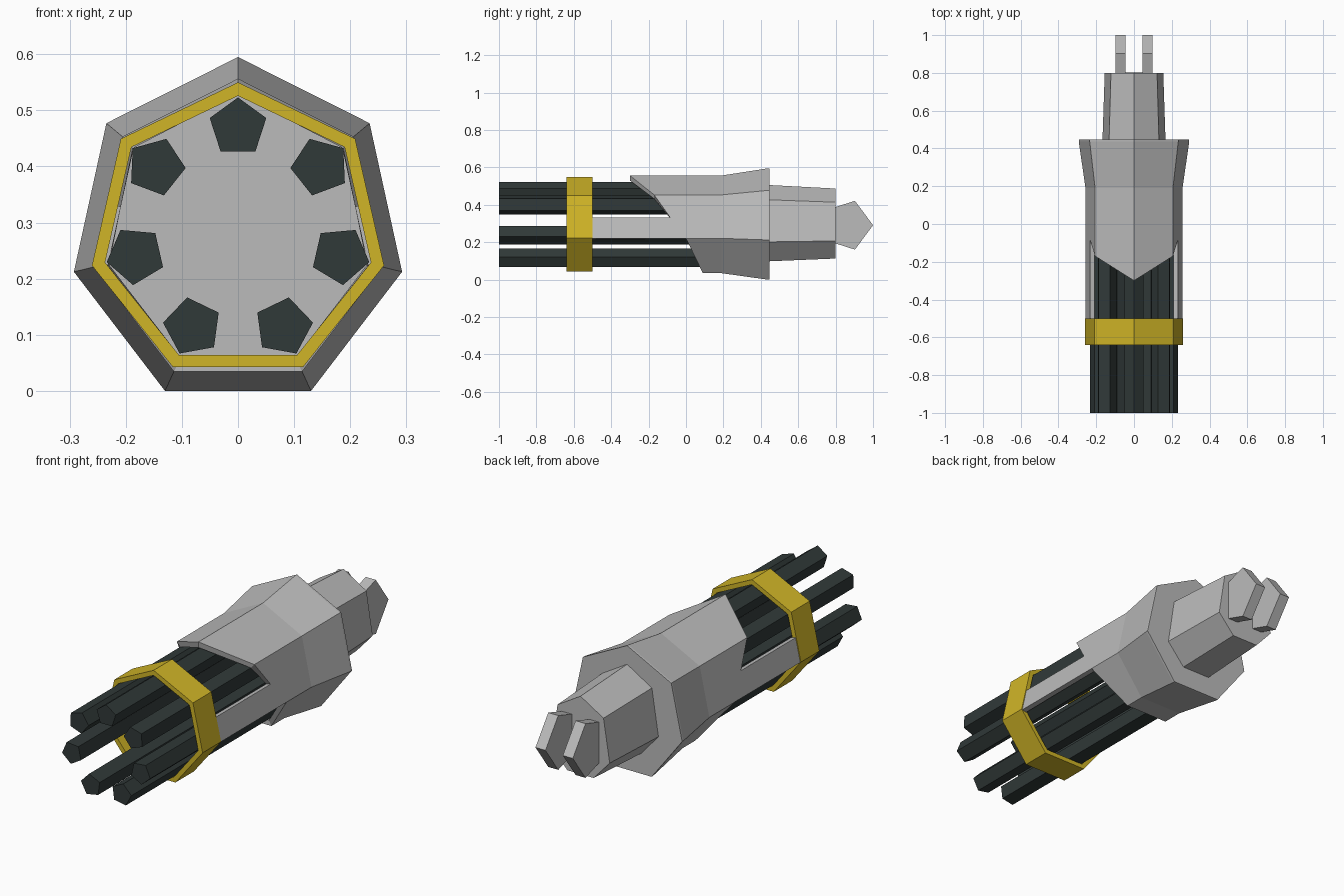
import bpy, bmesh, math
from mathutils import Vector

if "Cube" in bpy.data.objects:
    bpy.data.objects.remove(bpy.data.objects["Cube"])


def material(name, rgb):
    m = bpy.data.materials.new(name)
    m.diffuse_color = (*rgb, 1)
    m.use_nodes = True
    m.node_tree.nodes["Principled BSDF"].inputs["Base Color"].default_value = m.diffuse_color
    return m


GREY = material("light grey", (0.50, 0.50, 0.50))
GOLD = material("gold yellow", (0.63, 0.46, 0.02))
DARK = material("dark gunmetal", (0.03, 0.041, 0.040))
AXIS_Z = 0.282


def make(name, verts, faces, mat):
    me = bpy.data.meshes.new(name)
    me.from_pydata(verts, [], faces)
    me.materials.append(mat)
    ob = bpy.data.objects.new(name, me)
    bpy.context.collection.objects.link(ob)
    return ob


def fix_normals(ob):
    bm = bmesh.new()
    bm.from_mesh(ob.data)
    bmesh.ops.recalc_face_normals(bm, faces=bm.faces)
    bm.to_mesh(ob.data)
    bm.free()


def heptagon(rx, rz, cz=AXIS_Z):
    return [(rx * math.sin(math.tau * i / 7), cz + rz * math.cos(math.tau * i / 7)) for i in range(7)]


def loft(name, rings, mat, closed=False):
    """Skin rings of points; cap the ends, or join last to first if closed."""
    n = len(rings[0])
    verts = [p for r in rings for p in r]
    k = len(rings)
    faces = []
    for a in range(k if closed else k - 1):
        b = (a + 1) % k
        faces += [(a * n + i, a * n + (i + 1) % n, b * n + (i + 1) % n, b * n + i) for i in range(n)]
    if not closed:
        faces += [tuple(range(n)), tuple(range((k - 1) * n, k * n))]
    ob = make(name, verts, faces, mat)
    fix_normals(ob)
    return ob


def at_y(pts, y):
    return [(x, y, z) for x, z in pts]


# outer shell: heptagon sleeve with slanted front, side strips and flared rear
def with_side_splits(p):
    t = 0.515
    mid = lambda a, b: (a[0] + (b[0] - a[0]) * t, a[1] + (b[1] - a[1]) * t)
    return [p[0], p[1], mid(p[1], p[2]), p[2], p[3], p[4], p[5], mid(p[6], p[5]), p[6]]


body = with_side_splits(heptagon(0.2635, 0.2746))
flare = with_side_splits(heptagon(0.30, 0.313))
front_y = [-0.30, -0.17, -0.085, 0.0, 0.09, 0.09, 0.0, -0.085, -0.17]
n = len(body)
verts = [(x, y, z) for (x, z), y in zip(body, front_y)]
verts += at_y(body, 0.19) + at_y(flare, 0.437) + at_y(flare, 0.447)
faces = [(r * n + i, r * n + (i + 1) % n, (r + 1) * n + (i + 1) % n, (r + 1) * n + i)
         for r in range(3) for i in range(n)]
faces.append(tuple(range(3 * n, 4 * n)))
for a, b in ((2, 3), (6, 7)):
    s = len(verts)
    verts += at_y([body[a], body[b]], -0.5)
    faces.append((a, b, s + 1, s))
shell = make("outer_shell", verts, faces, GREY)
bm = bmesh.new()
bm.from_mesh(shell.data)
bm.normal_update()
for f in bm.faces:
    c = f.calc_center_median()
    out = Vector((c.x, 0, c.z - AXIS_Z)) if abs(f.normal.y) < 0.9 else Vector((0, 1, 0))
    if f.normal.dot(out) < 0:
        f.normal_flip()
bm.to_mesh(shell.data)
bm.free()
sol = shell.modifiers.new("thickness", 'SOLIDIFY')
sol.thickness = 0.024
sol.offset = -1
sol.use_even_offset = True

# gold clamp ring
outer, inner = heptagon(0.267, 0.267, 0.283), heptagon(0.243, 0.243, 0.283)
loft("barrel_band", [at_y(outer, -0.64), at_y(outer, -0.5), at_y(inner, -0.5), at_y(inner, -0.64)],
     GOLD, closed=True)

# seven pentagonal barrels, each with a corner pointing outward
for k in range(7):
    a = math.tau * k / 7
    cx, cz = 0.187 * math.sin(a), 0.283 + 0.187 * math.cos(a)
    pent = [(cx + 0.053 * math.sin(a + math.tau * j / 5), cz + 0.053 * math.cos(a + math.tau * j / 5))
            for j in range(5)]
    loft(f"barrel_{k + 1}", [at_y(pent, -1.0), at_y(pent, 0.41)], DARK)


# tapered rear neck
def neck_ring(half):
    return half + [(-x, z) for x, z in reversed(half[1:])]


loft("rear_neck", [at_y(neck_ring([(0, 0.506), (0.132, 0.427), (0.167, 0.202), (0.076, 0.098)]), 0.44),
                   at_y(neck_ring([(0, 0.487), (0.122, 0.414), (0.155, 0.207), (0.070, 0.113)]), 0.80)], GREY)

# dark socket on the neck's rear face
sock = [(0.05 * math.sin(math.tau * j / 5), 0.29 + 0.05 * math.cos(math.tau * j / 5)) for j in range(5)]
loft("rear_socket", [at_y(sock, 0.795), at_y(sock, 0.803)], DARK)

# two pentagonal mounting lugs
for side, name in ((-1, "left_lug"), (1, "right_lug")):
    pts = [(0.86 + 0.14 * math.cos(math.tau * j / 5), 0.291 + 0.137 * math.sin(math.tau * j / 5))
           for j in range(5)]
    loft(name, [[(side * x, y, z) for y, z in pts] for x in (0.046, 0.099)], GREY)
